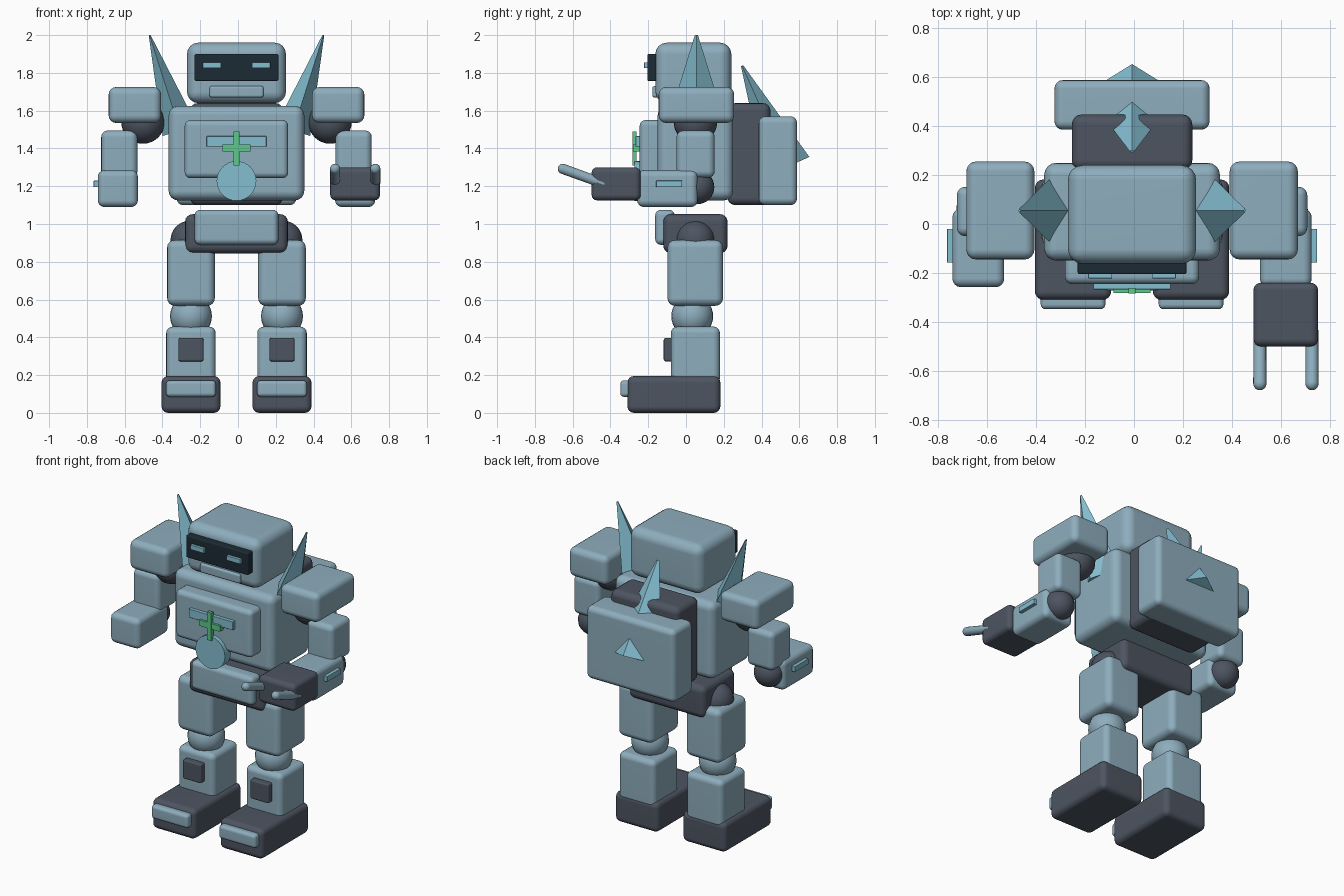
import bpy, bmesh, math
from mathutils import Matrix, Vector

if "Cube" in bpy.data.objects:
    bpy.data.objects.remove(bpy.data.objects["Cube"])

CX = -0.008  # body centre line


def material(name, rgb):
    m = bpy.data.materials.new(name)
    m.diffuse_color = (*rgb, 1)
    m.use_nodes = True
    m.node_tree.nodes["Principled BSDF"].inputs["Base Color"].default_value = m.diffuse_color
    return m


BODY = material("steel_blue", (0.27, 0.42, 0.51))
DARK = material("charcoal", (0.075, 0.09, 0.12))
TEAL = material("pale_teal", (0.23, 0.51, 0.63))
VISOR = material("visor_black", (0.012, 0.024, 0.034))
GREEN = material("green", (0.11, 0.58, 0.25))


def finish(name, bm, mat, smooth=True):
    me = bpy.data.meshes.new(name)
    bmesh.ops.recalc_face_normals(bm, faces=bm.faces)
    bm.to_mesh(me)
    bm.free()
    me.materials.append(mat)
    ob = bpy.data.objects.new(name, me)
    bpy.context.collection.objects.link(ob)
    if smooth:
        bpy.ops.object.select_all(action='DESELECT')
        ob.select_set(True)
        bpy.context.view_layer.objects.active = ob
        bpy.ops.object.shade_smooth_by_angle(angle=math.radians(40))
        ob.modifiers.new("flat_sides", 'WEIGHTED_NORMAL').keep_sharp = True
    return ob


def box(name, mat, x, y, z, bevel=0.0):
    """Rounded box from (min, max) ranges."""
    bm = bmesh.new()
    bmesh.ops.create_cube(bm, size=1)
    for v in bm.verts:
        v.co = [(r[0] + r[1]) / 2 + c * (r[1] - r[0]) for r, c in zip((x, y, z), v.co)]
    if bevel:
        bmesh.ops.bevel(bm, geom=bm.edges[:], offset=bevel, segments=4,
                        profile=0.5, affect='EDGES')
    return finish(name, bm, mat, bevel > 0)


def mid(half, offset=0.0):
    """Range of a given half width about the centre line."""
    return (CX + offset - half, CX + offset + half)


def ball(name, mat, loc, r):
    bm = bmesh.new()
    bmesh.ops.create_uvsphere(bm, u_segments=24, v_segments=16, radius=r,
                              matrix=Matrix.Translation(loc))
    finish(name, bm, mat)


def spike(name, tip, axis, side, length, wide, thin):
    """Four-sided spike: axis points to the tip, side is its wide direction."""
    axis, side, tip = Vector(axis).normalized(), Vector(side), Vector(tip)
    other = axis.cross(side)
    base = tip - axis * length
    bm = bmesh.new()
    rings = []
    for c, k in ((base, 1), (tip, 0.05)):
        rings.append([bm.verts.new(c + d * k) for d in
                      (side * wide, other * thin, -side * wide, -other * thin)])
    for i in range(4):
        j = (i + 1) % 4
        bm.faces.new((rings[0][i], rings[0][j], rings[1][j], rings[1][i]))
    for r in rings:
        bm.faces.new(r)
    finish(name, bm, TEAL, False)


# Head and face
box("head", BODY, mid(0.262), (-0.162, 0.24), (1.64, 1.96), 0.06)
box("visor", VISOR, mid(0.222), (-0.205, -0.12), (1.757, 1.90), 0.008)
box("jaw_plate", BODY, mid(0.143), (-0.178, -0.12), (1.67, 1.73), 0.012)
for s in (-1, 1):
    box("eye", TEAL, mid(0.049, s * 0.13), (-0.222, -0.2), (1.825, 1.856), 0.003)

# Torso and chest
box("torso", BODY, mid(0.359), (-0.15, 0.25), (1.125, 1.625), 0.05)
box("chest_plate", BODY, mid(0.274), (-0.245, -0.12), (1.243, 1.55), 0.03)
box("chest_bar", TEAL, mid(0.158), (-0.267, -0.235), (1.41, 1.465), 0.003)
box("cross_upright", GREEN, mid(0.015), (-0.283, -0.262), (1.31, 1.49))
box("cross_arm", GREEN, mid(0.075), (-0.281, -0.24), (1.385, 1.422))
bm = bmesh.new()
bmesh.ops.create_cone(bm, cap_ends=True, segments=32, radius1=0.105, radius2=0.105, depth=0.06,
                      matrix=Matrix.Translation((CX, -0.242, 1.228)) @ Matrix.Rotation(math.pi / 2, 4, 'X'))
finish("chest_disc", bm, TEAL)

# Backpack
box("pack_core", DARK, mid(0.246), (0.22, 0.447), (1.10, 1.64), 0.04)
box("pack_shell", BODY, mid(0.317), (0.385, 0.588), (1.10, 1.57), 0.035)

# Pelvis
box("pelvis", DARK, mid(0.272), (-0.12, 0.22), (0.845, 1.052), 0.04)
box("pelvis_plate", BODY, mid(0.222), (-0.163, -0.06), (0.89, 1.075), 0.03)

# Spikes behind the shoulders and on the pack
t = math.radians(17.6)
for s in (-1, 1):
    spike("shoulder_spike", (CX + s * 0.46, 0.055, 2.0), (s * math.sin(t), 0, math.cos(t)),
          (0, 1, 0), 0.53, 0.165, 0.095)
t = math.radians(24)
spike("pack_spike", (CX, 0.297, 1.838), (0, -math.sin(t), math.cos(t)), (1, 0, 0), 0.586, 0.19, 0.129)

for s in (-1, 1):
    # Legs
    leg = s * 0.241
    ball("hip_joint", DARK, (CX + s * 0.247, 0.05, 0.915), 0.102)
    box("thigh", BODY, mid(0.126, leg), (-0.098, 0.196), (0.567, 0.915), 0.04)
    ball("knee_joint", BODY, (CX + leg, 0.033, 0.512), 0.111)
    box("shin", BODY, mid(0.131, leg), (-0.08, 0.18), (0.15, 0.457), 0.035)
    box("shin_plate", DARK, mid(0.066, leg), (-0.118, -0.06), (0.273, 0.396), 0.01)
    box("foot", DARK, mid(0.156, leg), (-0.31, 0.182), (0.005 - 0.005, 0.195), 0.035)
    box("toe_plate", BODY, mid(0.132, leg), (-0.348, -0.27), (0.085, 0.172), 0.02)

    # Arms
    arm = s * 0.628
    box("shoulder_pad", BODY, mid(0.139, s * 0.538), (-0.145, 0.255), (1.535, 1.725), 0.04)
    ball("shoulder_joint", DARK, (CX + s * 0.495, 0.05, 1.54), 0.115)
    box("upper_arm", BODY, mid(0.096, s * 0.62), (-0.05, 0.152), (1.245, 1.495), 0.035)
    ball("elbow_joint", DARK, (CX + arm, 0.06, 1.195), 0.09)
    box("forearm", BODY, mid(0.106, arm), (-0.258, 0.062), (1.09, 1.285), 0.035)
    box("forearm_strip", TEAL, mid(0.02, s * 0.736), (-0.158, -0.02), (1.195, 1.23), 0.003)

# Gripper hand with two rounded prongs
box("gripper", DARK, (0.488, 0.752), (-0.5, -0.24), (1.125, 1.30), 0.03)
for x in (0.514, 0.727):
    a, b = Vector((x, -0.44, 1.215)), Vector((x, -0.652, 1.292))
    bm = bmesh.new()
    bmesh.ops.create_uvsphere(bm, u_segments=16, v_segments=12, radius=0.027)
    h = (b - a).length / 2
    for v in bm.verts:
        if abs(v.co.z) < 1e-5:
            continue
        v.co.z += h if v.co.z > 0 else -h
    # rest the equator ring on the upper half so the shaft stays straight
    for v in bm.verts:
        if abs(v.co.z) < 1e-5:
            v.co.z = h
    bm.transform(Matrix.Translation((a + b) / 2) @ (b - a).to_track_quat('Z', 'Y').to_matrix().to_4x4())
    finish("gripper_prong", bm, BODY)
